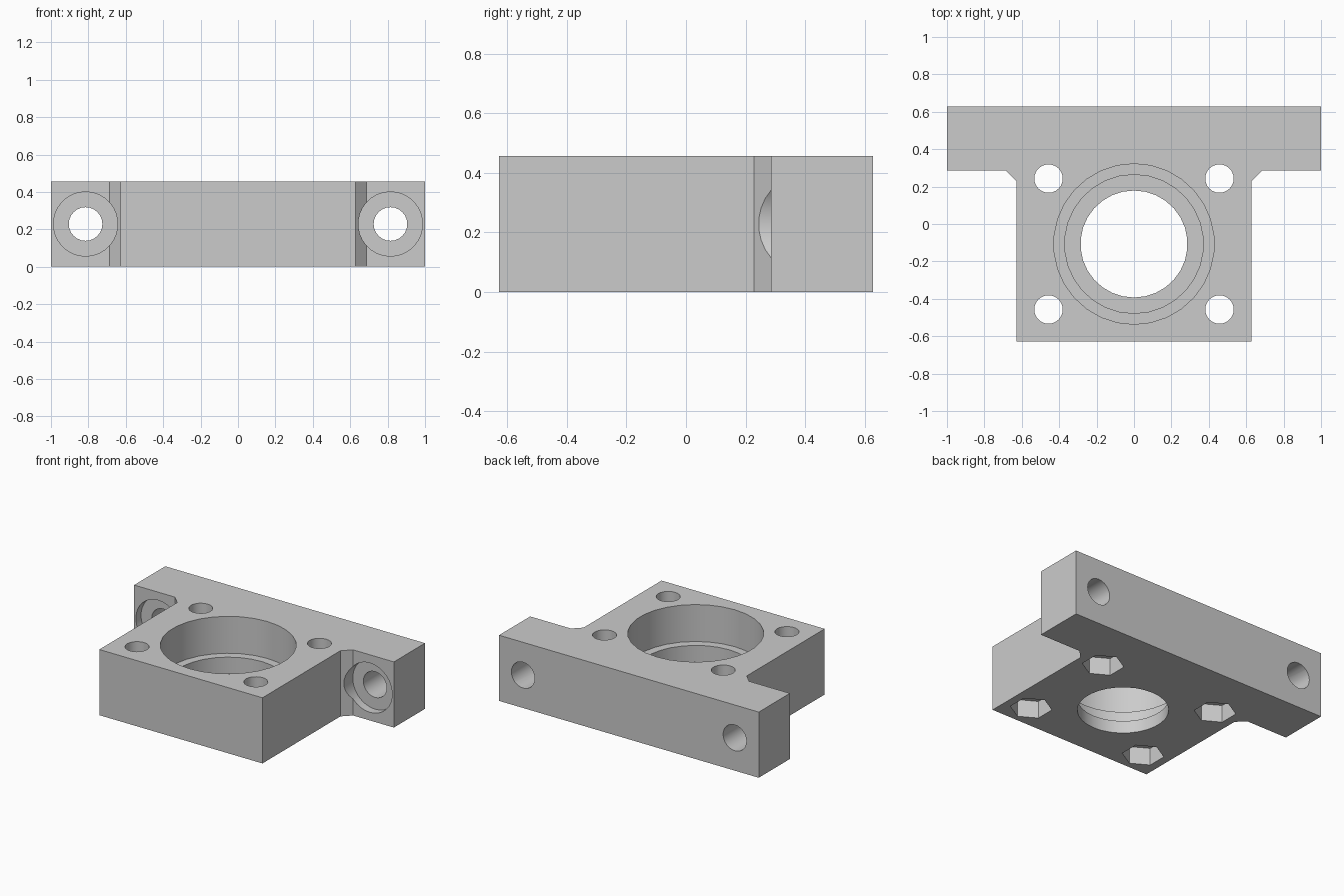
import bpy, bmesh, math
from mathutils import Matrix

cube = bpy.data.objects.get("Cube")
if cube:
    bpy.data.objects.remove(cube, do_unlink=True)

HEIGHT = 0.457
BORE_Y = -0.107
BOLT_X, BOLT_Y = 0.457, 0.35

grey = bpy.data.materials.new("light_grey")
grey.use_nodes = True
colour = (0.6, 0.6, 0.6, 1)
grey.diffuse_color = colour
grey.node_tree.nodes["Principled BSDF"].inputs["Base Color"].default_value = colour


def add_object(name, bm):
    bmesh.ops.recalc_face_normals(bm, faces=bm.faces[:])
    mesh = bpy.data.meshes.new(name)
    bm.to_mesh(mesh)
    bm.free()
    mesh.materials.append(grey)
    obj = bpy.data.objects.new(name, mesh)
    bpy.context.collection.objects.link(obj)
    return obj


def cut_cylinder(target, radius, start, end, sides=24, axis="Z", turn=0):
    """Subtract a cylinder running from start along its axis to the end coordinate."""
    x, y, z = start
    length = end - (z if axis == "Z" else y)
    bm = bmesh.new()
    bmesh.ops.create_cone(bm, cap_ends=True, segments=sides, radius1=radius,
                          radius2=radius, depth=length)
    spin = Matrix.Rotation(turn, 4, "Z")
    if axis == "Z":
        place = Matrix.Translation((x, y, z + length / 2)) @ spin
    else:
        place = Matrix.Translation((x, y + length / 2, z)) @ Matrix.Rotation(-math.pi / 2, 4, "X") @ spin
    bm.transform(place)
    cutter = add_object("cutter", bm)
    cutter.hide_render = True
    mod = target.modifiers.new("cut", "BOOLEAN")
    mod.operation = "DIFFERENCE"
    mod.solver = "EXACT"
    mod.object = cutter
    bpy.context.view_layer.objects.active = target
    bpy.ops.object.modifier_apply(modifier=mod.name)
    bpy.data.objects.remove(cutter, do_unlink=True)


# T-shaped block with chamfered inner corners
half = [(0.628, -0.628), (0.628, 0.229), (0.686, 0.286), (1, 0.286), (1, 0.628)]
outline = half + [(-x, y) for x, y in reversed(half)]
bm = bmesh.new()
base = bm.faces.new([bm.verts.new((x, y, 0)) for x, y in outline])
top = bmesh.ops.extrude_face_region(bm, geom=[base])
bmesh.ops.translate(bm, vec=(0, 0, HEIGHT),
                    verts=[g for g in top["geom"] if isinstance(g, bmesh.types.BMVert)])
block = add_object("bearing_block", bm)

# Stepped central bore: bearing pocket, shoulder recess, through hole
for radius, floor in ((0.429, 0.2), (0.371, 0.086), (0.286, -0.1)):
    cut_cylinder(block, radius, (0, BORE_Y, floor), HEIGHT + 0.1, sides=30)

for side in (-1, 1):
    # Vertical bolt holes with hexagonal nut pockets underneath
    for end in (-1, 1):
        x, y = side * BOLT_X, BORE_Y + end * BOLT_Y
        cut_cylinder(block, 0.076, (x, y, -0.1), HEIGHT + 0.1)
        cut_cylinder(block, 0.132, (x, y, -0.1), 0.12, sides=6, turn=0)

    # Flange mounting holes with counterbores on the front
    x, z = side * 0.815, HEIGHT / 2
    cut_cylinder(block, 0.09, (x, 0.1, z), 0.75, axis="Y")
    cut_cylinder(block, 0.172, (x, 0.1, z), 0.343, sides=30, axis="Y")

# Smooth the round walls, keep the machined edges sharp
bpy.ops.object.select_all(action="DESELECT")
block.select_set(True)
bpy.context.view_layer.objects.active = block
bpy.ops.object.shade_smooth_by_angle(angle=math.radians(30))
